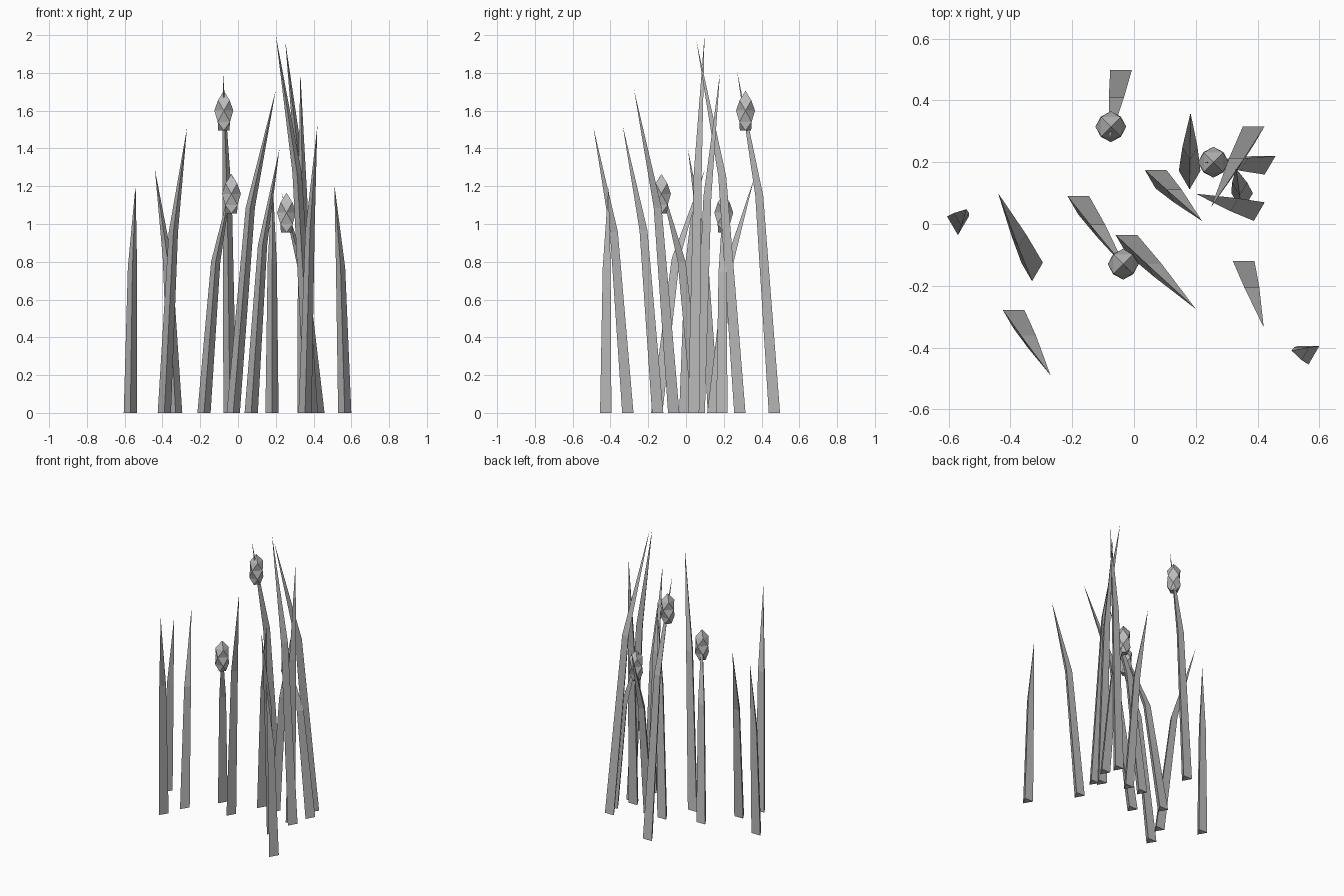
import bpy, bmesh, math
from mathutils import Vector

if "Cube" in bpy.data.objects:
    bpy.data.objects.remove(bpy.data.objects["Cube"])

gray = bpy.data.materials.new("plain gray")
gray.diffuse_color = (0.5, 0.5, 0.5, 1)
gray.use_nodes = True
gray.node_tree.nodes["Principled BSDF"].inputs["Base Color"].default_value = gray.diffuse_color


def finish(name, bm):
    bmesh.ops.recalc_face_normals(bm, faces=bm.faces)
    mesh = bpy.data.meshes.new(name)
    bm.to_mesh(mesh)
    bm.free()
    mesh.materials.append(gray)
    obj = bpy.data.objects.new(name, mesh)
    bpy.context.collection.objects.link(obj)


def loft(bm, rings, tip):
    """Join equal rings, close the bottom and run the last ring to a tip."""
    loops = [[bm.verts.new(p) for p in ring] for ring in rings]
    top = bm.verts.new(tip)
    n = len(loops[0])
    bm.faces.new(loops[0])
    for a, b in zip(loops, loops[1:]):
        for i in range(n):
            j = (i + 1) % n
            bm.faces.new((a[i], a[j], b[j], b[i]))
    for i in range(n):
        bm.faces.new((loops[-1][i], loops[-1][(i + 1) % n], top))


def blade(name, x, y, tx, ty, h):
    """Three-sided blade: flat back edge at y, ridge to the front, bent at mid height."""
    base, tip = Vector((x, y - 0.02, 0)), Vector((tx, ty, h))
    mid = base.lerp(tip, 0.4)
    mid.z = h * 0.635
    tri = [Vector(p) for p in ((-0.035, 0.02, 0), (0.035, 0.02, 0), (0, -0.04, 0))]
    bm = bmesh.new()
    loft(bm, [[base + p for p in tri], [mid + p * 0.7 for p in tri]], tip)
    finish(name, bm)


def seed_head(name, x, y, z):
    """Faceted bud made of staggered four-sided rings."""
    bm = bmesh.new()
    rings = []
    for k, (dz, r) in enumerate(((-0.105, 0.03), (-0.06, 0.046), (0, 0.05), (0.055, 0.044))):
        a0 = (k % 2) * math.pi / 4
        rings.append([bm.verts.new((x + r * math.cos(a0 + i * math.pi / 2),
                                    y + r * math.sin(a0 + i * math.pi / 2), z + dz))
                      for i in range(4)])
    top = bm.verts.new((x, y, z + 0.105))
    bm.faces.new(rings[0])
    for k in range(3):
        a, b = rings[k], rings[k + 1]
        s = k % 2          # staggered rings shift by half a step
        for i in range(4):
            j = (i + 1) % 4
            if s == 0:
                bm.faces.new((a[i], a[j], b[i]))
                bm.faces.new((a[j], b[j], b[i]))
            else:
                bm.faces.new((a[i], a[j], b[j]))
                bm.faces.new((a[i], b[j], b[i]))
    for i in range(4):
        bm.faces.new((rings[3][i], rings[3][(i + 1) % 4], top))
    finish(name, bm)


# Grass blades: base x, back edge y, tip x, tip y, height
blades = [
    (-0.57, 0.024, -0.542, 0.048, 1.21), (0.565, -0.395, 0.51, -0.41, 1.21),
    (-0.39, -0.278, -0.27, -0.49, 1.51), (-0.33, -0.125, -0.44, 0.1, 1.29),
    (0.07, 0.175, 0.22, 0.01, 1.40), (-0.025, -0.035, 0.2, -0.275, 1.71),
    (0.355, -0.12, 0.42, -0.335, 1.52), (0.18, 0.172, 0.183, 0.36, 1.24),
    (0.387, 0.315, 0.25, 0.055, 1.97), (0.388, 0.07, 0.2, 0.098, 2.0),
    (0.35, 0.1, 0.33, 0.18, 1.80),
]
for i, b in enumerate(blades):
    blade(f"grass_blade_{i + 1}", *b)

# Stalks that carry the seed heads
stalks = [(-0.042, 0.498, -0.08, 0.27, 1.81), (-0.18, 0.09, -0.025, -0.145, 1.26),
          (0.423, 0.22, 0.23, 0.2, 1.17)]
for i, s in enumerate(stalks):
    blade(f"stalk_{i + 1}", *s)

heads = [(-0.075, 0.315, 1.6), (-0.035, -0.13, 1.16), (0.257, 0.2, 1.06)]
for i, c in enumerate(heads):
    seed_head(f"seed_head_{i + 1}", *c)
